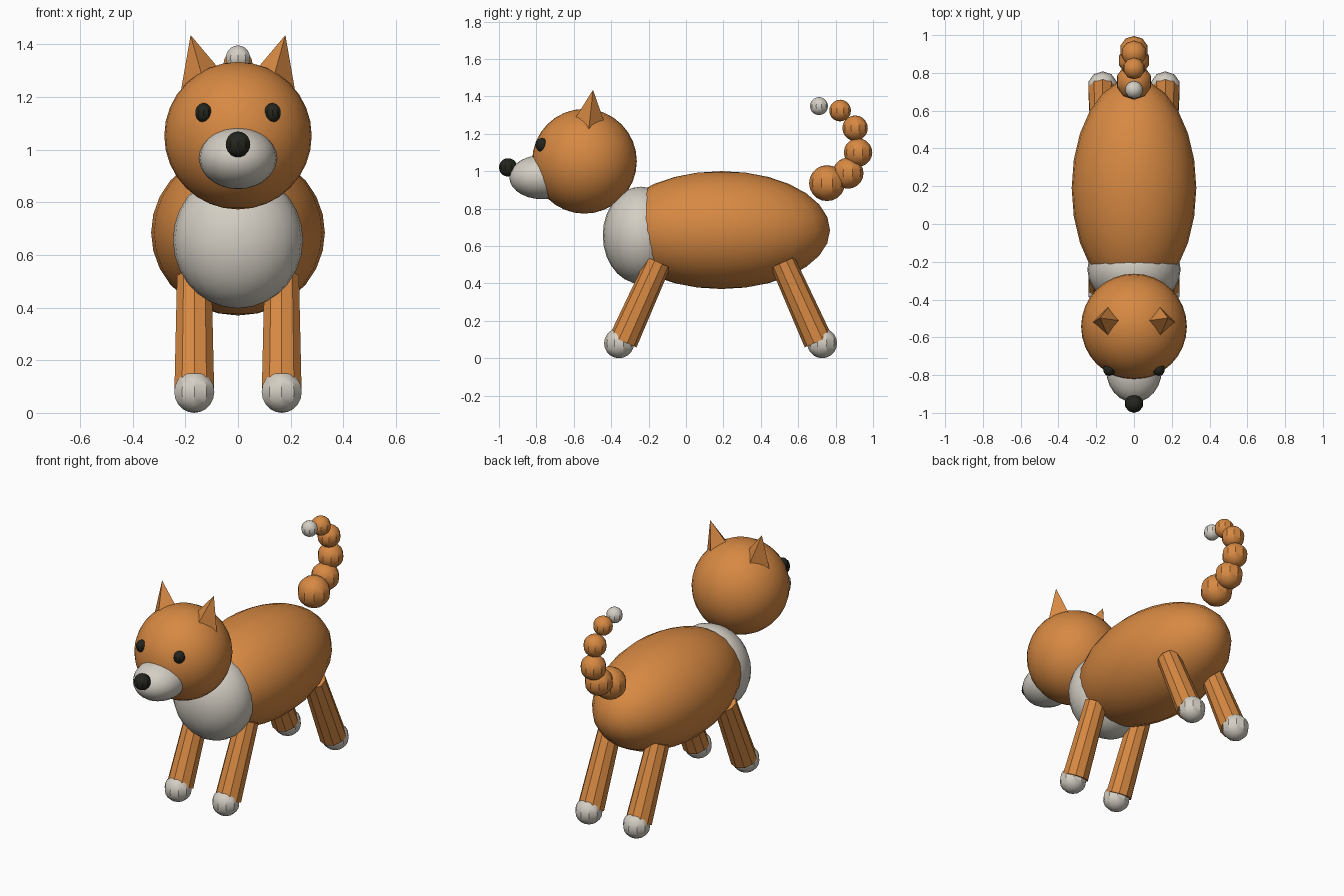
import bpy, bmesh, math
from mathutils import Vector, Matrix

cube = bpy.data.objects.get("Cube")
if cube:
    bpy.data.objects.remove(cube, do_unlink=True)


def material(name, rgb):
    m = bpy.data.materials.new(name)
    m.use_nodes = True
    m.diffuse_color = (*rgb, 1)
    m.node_tree.nodes["Principled BSDF"].inputs["Base Color"].default_value = (*rgb, 1)
    return m


ORANGE = material("orange_fur", (0.68, 0.25, 0.055))
WHITE = material("white_fur", (0.66, 0.62, 0.55))
BLACK = material("black", (0.018, 0.018, 0.013))


def finish(name, bm, mat):
    mesh = bpy.data.meshes.new(name)
    bm.to_mesh(mesh)
    bm.free()
    mesh.materials.append(mat)
    ob = bpy.data.objects.new(name, mesh)
    bpy.context.collection.objects.link(ob)
    bpy.ops.object.select_all(action='DESELECT')
    ob.select_set(True)
    bpy.context.view_layer.objects.active = ob
    bpy.ops.object.shade_smooth_by_angle(angle=math.radians(30))
    return ob


def ball(name, mat, loc, radii, segments=24, rings=14):
    if not isinstance(radii, tuple):
        radii = (radii,) * 3
    bm = bmesh.new()
    bmesh.ops.create_uvsphere(bm, u_segments=segments, v_segments=rings, radius=1,
                              matrix=Matrix.LocRotScale(Vector(loc), None, Vector(radii)))
    return finish(name, bm, mat)


def cone(name, mat, bottom, top, r1, r2, sides):
    """Tapered prism running from one point to another."""
    bottom, top = Vector(bottom), Vector(top)
    axis = top - bottom
    turn = Vector((0, 0, 1)).rotation_difference(axis)
    bm = bmesh.new()
    bmesh.ops.create_cone(bm, cap_ends=True, segments=sides, radius1=r1, radius2=r2,
                          depth=axis.length,
                          matrix=Matrix.LocRotScale((bottom + top) / 2, turn, None))
    return finish(name, bm, mat)


# Torso, chest and head
ball("body", ORANGE, (0, 0.19, 0.685), (0.33, 0.58, 0.315))
ball("chest", WHITE, (0, -0.24, 0.657), (0.247, 0.205, 0.26))
ball("head", ORANGE, (0, -0.543, 1.053), 0.28, 32, 16)
ball("muzzle", WHITE, (0, -0.77, 0.968), (0.148, 0.175, 0.118))
ball("nose", BLACK, (0, -0.951, 1.02), 0.049, 10, 10)

# Paired parts
for side, s in (("left", 1), ("right", -1)):
    ball(side + "_eye", BLACK, (s * 0.131, -0.77, 1.14), (0.033, 0.035, 0.037), 10, 10)
    tip = Vector((s * 0.18, -0.497, 1.435))
    axis = Vector((s * 0.26, 0.11, 0.96)).normalized()
    cone(side + "_ear", ORANGE, tip - axis * 0.28, tip, 0.13, 0, 4)

    # Front legs lean forward, hind legs are their mirror image
    for end, f in (("front", -1), ("hind", 1)):
        mid, x = 0.185, s * 0.166
        cone(f"{end}_{side}_leg", ORANGE, (x, mid + f * 0.522, 0.09),
             (x, mid + f * 0.332, 0.513), 0.079, 0.069, 10)
        ball(f"{end}_{side}_paw", WHITE, (x, mid + f * 0.543, 0.08), 0.08, 10, 10)

# Tail: curling chain of shrinking balls with a white tip
tail = [(0.754, 0.936, 0.096), (0.866, 0.989, 0.083), (0.92, 1.10, 0.076),
        (0.904, 1.23, 0.068), (0.824, 1.324, 0.058), (0.711, 1.348, 0.048)]
for i, (y, z, r) in enumerate(tail):
    last = i == len(tail) - 1
    ball("tail_tip" if last else f"tail_segment_{i + 1}", WHITE if last else ORANGE,
         (0, y, z), r, 10, 10)
